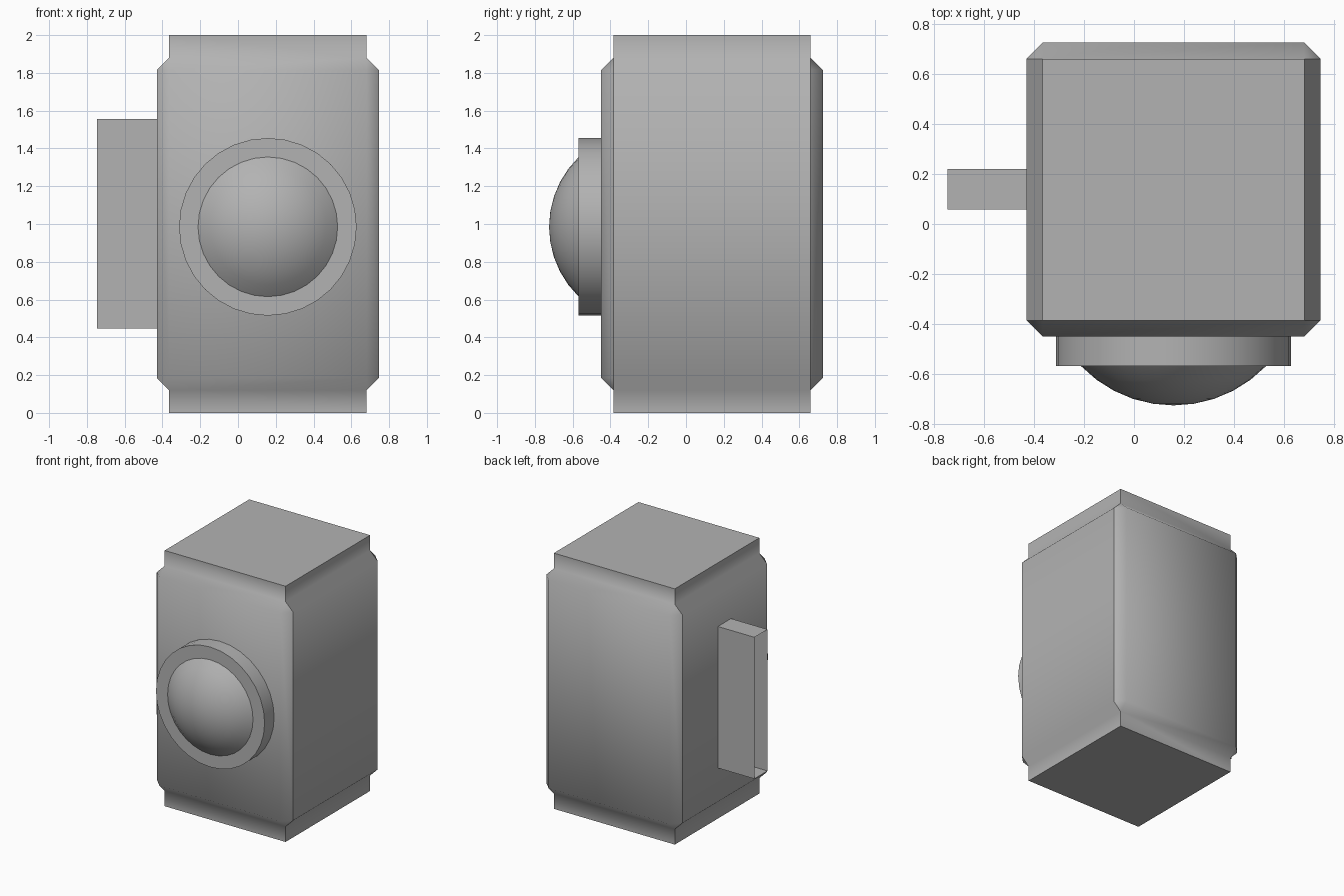
import bpy, bmesh
from math import sin, cos, radians, pi
from mathutils import Matrix, Vector

if "Cube" in bpy.data.objects:
    bpy.data.objects.remove(bpy.data.objects["Cube"])

# Mid-grey finish for every part
grey = bpy.data.materials.new("mid_grey")
grey.diffuse_color = (0.45, 0.45, 0.45, 1)
grey.use_nodes = True
grey.node_tree.nodes["Principled BSDF"].inputs["Base Color"].default_value = grey.diffuse_color


def finish(bm, name):
    mesh = bpy.data.meshes.new(name)
    bm.to_mesh(mesh)
    bm.free()
    mesh.materials.append(grey)
    obj = bpy.data.objects.new(name, mesh)
    bpy.context.collection.objects.link(obj)
    return obj


def box(lo, hi):
    lo, hi = Vector(lo), Vector(hi)
    bm = bmesh.new()
    size = Matrix.Diagonal((*(hi - lo), 1))
    bmesh.ops.create_cube(bm, size=1, matrix=Matrix.Translation((lo + hi) / 2) @ size)
    bm.normal_update()
    return bm


def revolve(name, profile, steps=32, x=0.158, z=0.985):
    """Spin (radius, y) points about a front-to-back axis."""
    bm = bmesh.new()
    verts = [bm.verts.new((x + r, y, z)) for r, y in profile]
    edges = [bm.edges.new(pair) for pair in zip(verts, verts[1:])]
    bmesh.ops.spin(bm, geom=verts + edges, cent=(x, 0, z), axis=(0, 1, 0),
                   angle=2 * pi, steps=steps)
    bmesh.ops.remove_doubles(bm, verts=bm.verts[:], dist=1e-4)
    bmesh.ops.recalc_face_normals(bm, faces=bm.faces[:])
    obj = finish(bm, name)
    bpy.ops.object.select_all(action='DESELECT')
    obj.select_set(True)
    bpy.context.view_layer.objects.active = obj
    bpy.ops.object.shade_smooth_by_angle(angle=radians(35))
    return obj


# Body: chamfered block with its end faces drawn out to a square column
bm = box((-0.43, -0.45, 0.12), (0.746, 0.725, 1.88))
bmesh.ops.bevel(bm, geom=bm.edges[:], offset=0.065, offset_type='OFFSET',
                segments=1, profile=0.5, affect='EDGES')
bm.normal_update()
ends = [f for f in bm.faces if abs(f.normal.z) > 0.9]
for f in bmesh.ops.extrude_discrete_faces(bm, faces=ends)['faces']:
    z = 2 if f.calc_center_median().z > 1 else 0
    for v in f.verts:
        v.co.z = z
bmesh.ops.recalc_face_normals(bm, faces=bm.faces[:])
bm.normal_update()


# Smooth groups: end caps, left and right sides, front and back with corners
def group(f):
    n = f.normal
    if abs(n.z) > 0.9:
        return 2
    return 1 if abs(n.x) > 0.5 and abs(n.y) < 0.1 else 0


for f in bm.faces:
    f.smooth = True
for e in bm.edges:
    e.smooth = len({group(f) for f in e.link_faces}) == 1
finish(bm, "body")

# Side fin: thin box, open at its outer end
bm = box((-0.746, 0.058, 0.448), (-0.43, 0.22, 1.555))
outer = [f for f in bm.faces if f.normal.x < -0.9]
bmesh.ops.delete(bm, geom=outer, context='FACES_ONLY')
finish(bm, "side_fin")

# Round collar and domed lens on the front
revolve("lens_collar", [(0.47, -0.45), (0.47, -0.568), (0.36, -0.568)])
R, RINGS = 0.514, 5
angles = [radians(46) * (1 - i / RINGS) for i in range(RINGS + 1)]
revolve("lens_dome", [(R * sin(a), -0.725 + R - R * cos(a)) for a in angles])
